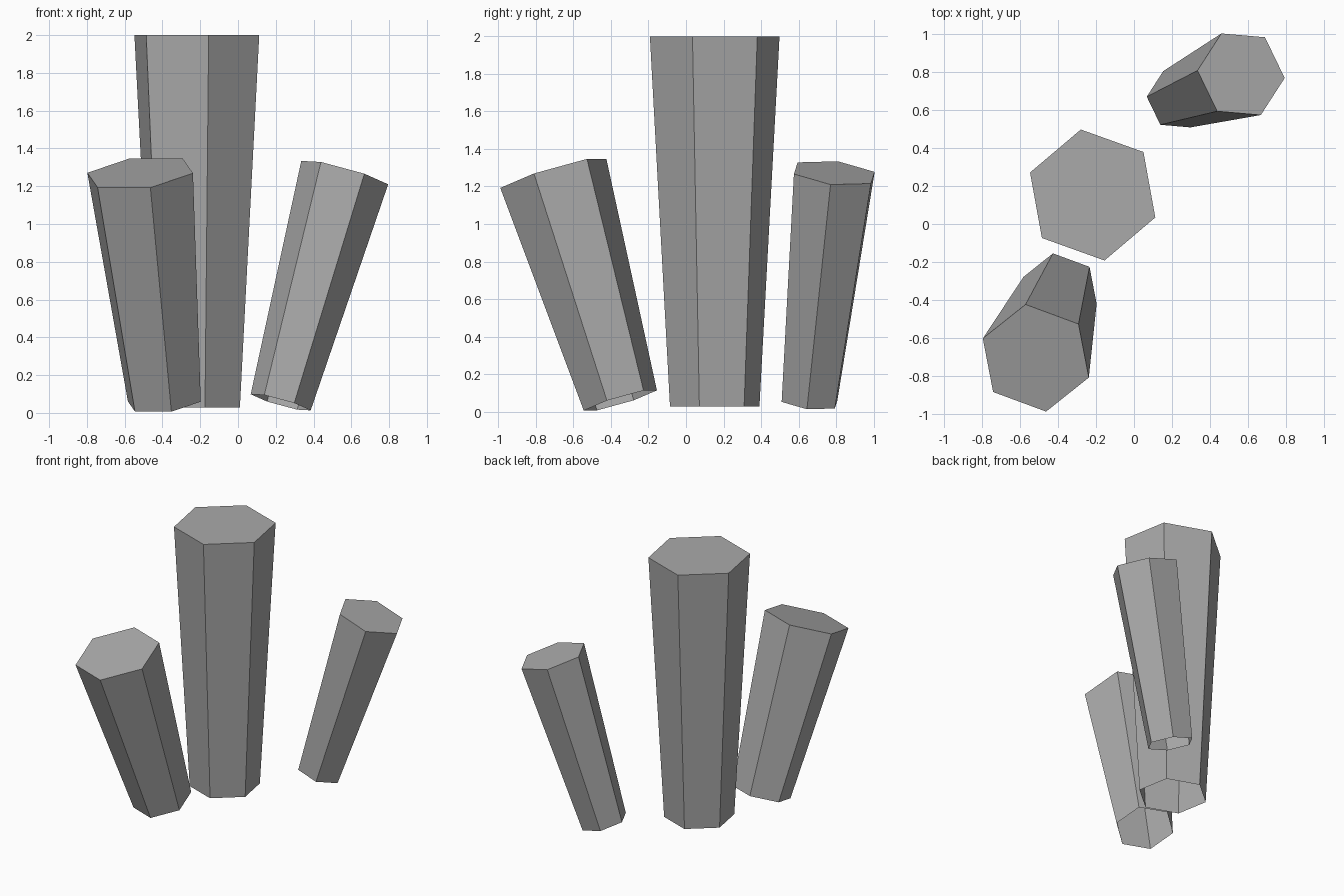
import bpy, bmesh, math
from mathutils import Vector

if "Cube" in bpy.data.objects:
    bpy.data.objects.remove(bpy.data.objects["Cube"])

grey = bpy.data.materials.new("stone_grey")
grey.diffuse_color = (0.40, 0.40, 0.40, 1)
grey.use_nodes = True
grey.node_tree.nodes["Principled BSDF"].inputs["Base Color"].default_value = grey.diffuse_color

TAPER = 0.69  # bottom radius relative to top radius
SIDES = 6


def column(name, base, top, radius, corner):
    """Tapered hexagonal column, capped on top and open below.
    corner: rough direction from the axis to one top corner."""
    base, top = Vector(base), Vector(top)
    axis = (top - base).normalized()
    u = Vector(corner)
    u = (u - axis * u.dot(axis)).normalized()
    v = axis.cross(u)
    bm = bmesh.new()

    def ring(centre, r):
        angles = [math.tau * i / SIDES for i in range(SIDES)]
        return [bm.verts.new(centre + r * (u * math.cos(a) + v * math.sin(a))) for a in angles]

    low, high = ring(base, radius * TAPER), ring(top, radius)
    for i in range(SIDES):
        j = (i + 1) % SIDES
        bm.faces.new((low[i], low[j], high[j], high[i]))
    bm.faces.new(high)
    mesh = bpy.data.meshes.new(name)
    bm.to_mesh(mesh)
    bm.free()
    mesh.materials.append(grey)
    obj = bpy.data.objects.new(name, mesh)
    bpy.context.collection.objects.link(obj)
    return obj


# Tall upright column
column("tall_column", (-0.218, 0.153, 0.028), (-0.218, 0.153, 2.0), 0.351, (0.268, 0.227, 0))
# Wide column leaning forward
column("front_column", (-0.39, -0.35, 0.06), (-0.518, -0.707, 1.27), 0.298, (0.278, -0.103, 0))
# Slim column leaning right and back
column("back_column", (0.226, 0.658, 0.056), (0.565, 0.79, 1.272), 0.239, (-0.23, 0.02, 0.063))
